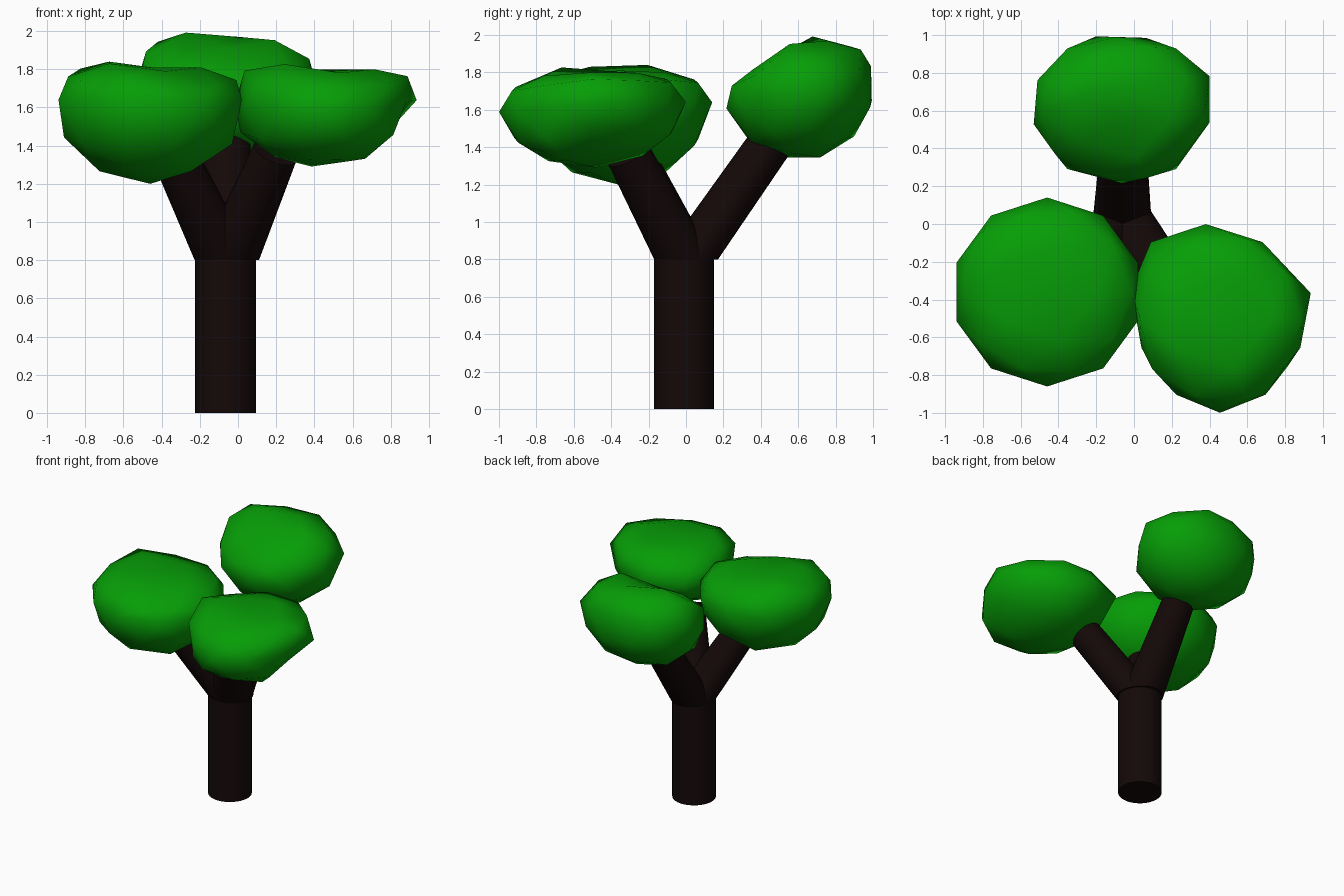
import bpy, bmesh, math
from mathutils import Vector, Matrix

if "Cube" in bpy.data.objects:
    bpy.data.objects.remove(bpy.data.objects["Cube"])


def material(name, rgb):
    m = bpy.data.materials.new(name)
    m.diffuse_color = (*rgb, 1)
    m.use_nodes = True
    m.node_tree.nodes["Principled BSDF"].inputs["Base Color"].default_value = m.diffuse_color
    return m


BARK = material("bark", (0.007, 0.0025, 0.0025))
LEAF = material("leaf", (0.002, 0.34, 0.002))


def finish(bm, name, mat, smooth_angle=None):
    bmesh.ops.recalc_face_normals(bm, faces=bm.faces)
    me = bpy.data.meshes.new(name)
    bm.to_mesh(me)
    bm.free()
    me.materials.append(mat)
    ob = bpy.data.objects.new(name, me)
    bpy.context.collection.objects.link(ob)
    bpy.ops.object.select_all(action='DESELECT')
    ob.select_set(True)
    bpy.context.view_layer.objects.active = ob
    if smooth_angle:
        bpy.ops.object.shade_smooth_by_angle(angle=math.radians(smooth_angle))
    else:
        bpy.ops.object.shade_smooth()
    return ob


def limb(name, base, base_r, tip, tip_r, sides=32):
    """Tapered tube: level ring at the base, ring square to the axis at the tip."""
    base, tip = Vector(base), Vector(tip)
    rot = Vector((0, 0, 1)).rotation_difference(tip - base)
    bm = bmesh.new()
    low, high = [], []
    for i in range(sides):
        a = 2 * math.pi * i / sides
        p = Vector((math.cos(a), math.sin(a), 0))
        low.append(bm.verts.new(base + p * base_r))
        high.append(bm.verts.new(tip + rot @ (p * tip_r)))
    for i in range(sides):
        j = (i + 1) % sides
        bm.faces.new((low[i], low[j], high[j], high[i]))
    bm.faces.new(low[::-1])
    bm.faces.new(high)
    return finish(bm, name, BARK, 40)


def foliage(name, centre, rx, ry, down, up, tilt, nudges):
    """Icosphere clump with a rounded underside and a flattened, uneven top.
    Each nudge is (azimuth, height on unit sphere, dx, dy, dz)."""
    bm = bmesh.new()
    bmesh.ops.create_icosphere(bm, subdivisions=2, radius=1)
    rot = Matrix.Rotation(math.radians(tilt), 3, 'X')
    shift = {}
    for angle, h, dx, dy, dz in nudges:
        a, r = math.radians(angle), math.sqrt(1 - h * h)
        d = Vector((r * math.cos(a), r * math.sin(a), h))
        shift[max(bm.verts, key=lambda v: v.co.dot(d))] = Vector((dx, dy, dz))
    for v in bm.verts:
        x, y, z = v.co
        z = z * down if z < 0 else min(1, z / 0.82) * up
        v.co = rot @ Vector((x * rx, y * ry, z)) + Vector(centre)
        v.co += shift.get(v, Vector())
    return finish(bm, name, LEAF)


# Trunk
limb("trunk", (-0.065, -0.01, 0), 0.16, (-0.065, -0.01, 0.8), 0.16)

# Branches
limb("back_branch", (-0.063, 0.015, 0.8), 0.156, (-0.055, 0.46, 1.435), 0.118)
limb("right_branch", (-0.05, -0.01, 0.8), 0.16, (0.195, -0.31, 1.365), 0.12)
limb("left_branch", (-0.067, -0.01, 0.8), 0.16, (-0.31, -0.26, 1.3), 0.12)

# Foliage clumps
foliage("left_foliage", (-0.46, -0.36, 1.64), 0.505, 0.5, 0.44, 0.19, 0, [
    (144, 0.45, 0, 0, 0.06), (144, 0.85, 0, 0, 0.01), (72, 0.85, 0, 0, -0.03),
    (0, 0.85, 0, 0, -0.02), (288, 0.85, 0, 0, -0.04), (288, 0.45, 0, 0, -0.04),
    (324, 0.53, 0, 0, -0.04), (0, 1, 0, 0, -0.02)])
foliage("right_foliage", (0.455, -0.5, 1.615), 0.495, 0.5, 0.325, 0.2, 3, [
    (18, 0, 0.01, -0.02, 0.015), (342, 0, -0.045, 0, 0.02), (306, 0, -0.05, 0, 0),
    (234, 0, 0.06, 0, 0), (198, 0, 0.055, 0, 0), (126, 0, -0.075, 0, 0),
    (90, 0, -0.075, 0, 0), (54, 0, -0.065, 0, 0), (0, -0.53, -0.08, 0, 0.04),
    (36, -0.45, -0.02, 0, 0.04), (36, -0.85, 0, 0, 0.03), (0, -1, -0.07, 0, 0),
    (0, 0.45, -0.01, 0, 0.04), (180, 0.53, 0, 0, 0.05), (216, 0.85, 0, 0, 0.02),
    (0, 0.85, 0, 0, -0.015), (72, 0.85, 0, 0, -0.03), (288, 0.85, 0, 0, -0.02),
    (144, 0.85, 0, 0, -0.02), (0, 1, 0, 0, -0.025)])
foliage("back_foliage", (-0.065, 0.61, 1.72), 0.49, 0.41, 0.39, 0.2, 16, [
    (144, 0.85, 0, 0, 0.045), (144, 0.45, 0, -0.03, 0.06), (180, 0.53, 0, 0, 0.05),
    (162, 0, 0.02, 0.03, 0.04), (198, 0, 0, 0.04, 0), (18, 0, 0, 0.05, 0),
    (342, 0, 0, 0.05, 0), (0, 0.85, 0, 0, 0.04), (0, 0.45, 0, 0, 0.03),
    (72, 0.45, 0, 0.02, 0), (216, 0.85, 0, 0, -0.02), (288, 0.85, 0, 0, -0.04),
    (252, 0.53, 0, 0, -0.03), (90, 0, -0.03, -0.015, 0)])
